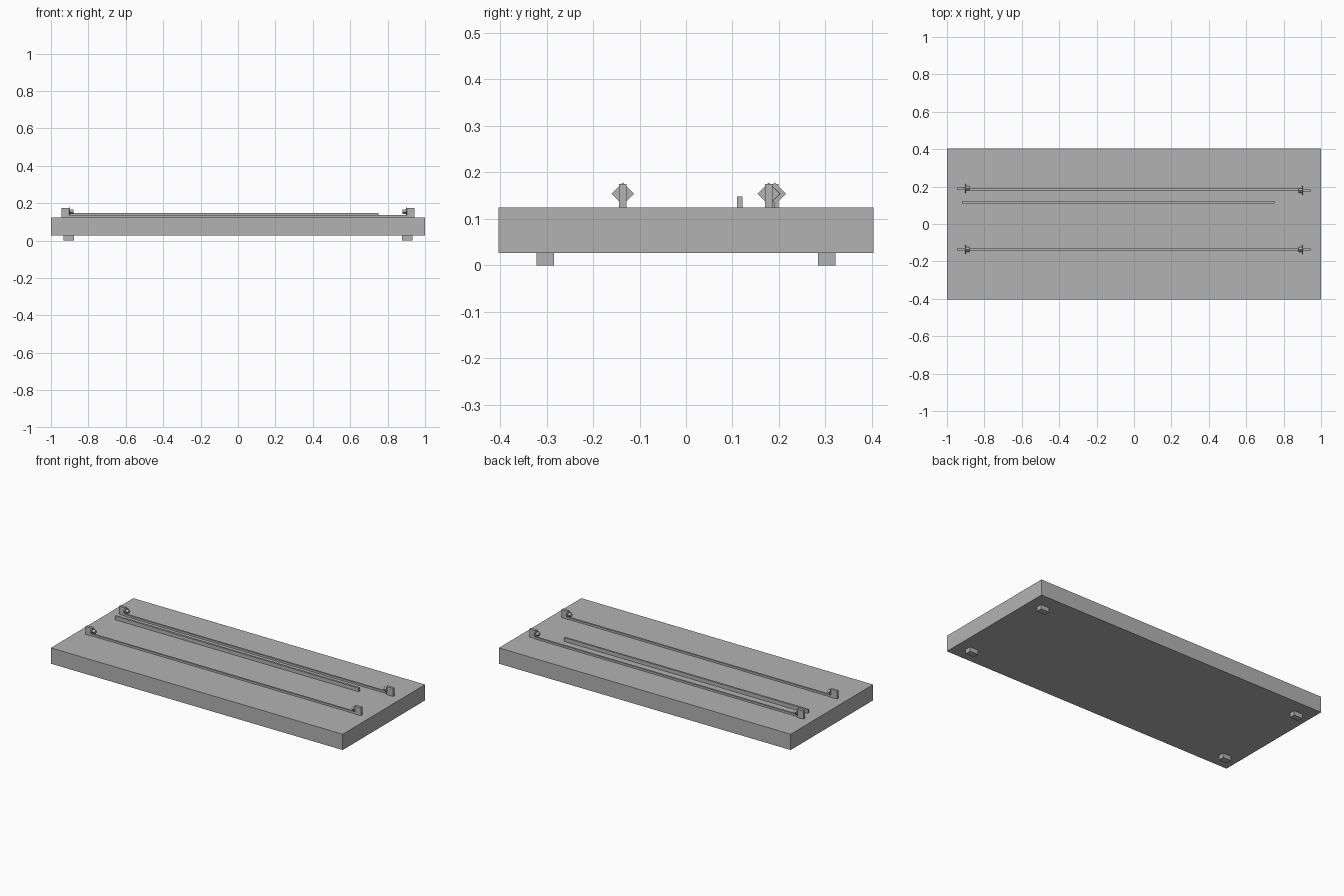
import bpy
from math import radians

cube = bpy.data.objects.get("Cube")
if cube:
    bpy.data.objects.remove(cube, do_unlink=True)

grey = bpy.data.materials.new("plain_grey")
grey.use_nodes = True
colour = (0.45, 0.45, 0.45, 1)
grey.diffuse_color = colour
grey.node_tree.nodes["Principled BSDF"].inputs["Base Color"].default_value = colour


def box(name, centre, size, tilt=0):
    """Box with the given full size, turned about the x axis by tilt degrees."""
    bpy.ops.mesh.primitive_cube_add(size=1, location=centre)
    ob = bpy.context.object
    ob.name = name
    ob.scale = size
    ob.rotation_euler.x = radians(tilt)
    ob.data.materials.append(grey)
    return ob


TOP = 0.125    # upper face of the board
BOTTOM = 0.027

# Board and its four feet
box("board", (0, 0, (TOP + BOTTOM) / 2), (2, 0.806, TOP - BOTTOM))
for sx, side in ((-1, "right"), (1, "left")):
    for sy, end in ((-1, "front"), (1, "back")):
        box(f"foot_{end}_{side}", (sx * 0.905, sy * 0.303, BOTTOM / 2),
            (0.058, 0.037, BOTTOM))


def end_mount(label, s, y):
    """Upright plate with a diamond washer and a small diamond nut facing inward."""
    box(f"post_{label}", (s * 0.922, y, TOP + 0.025), (0.044, 0.016, 0.05))
    box(f"washer_{label}", (s * 0.9, y, TOP + 0.029), (0.005, 0.034, 0.034), 45)
    box(f"nut_{label}", (s * 0.89, y, TOP + 0.029), (0.02, 0.018, 0.018), 45)


# Two long rails, each held between a pair of mounts
for label, y, right_y, left_y in (("front", -0.136, -0.136, -0.136),
                                  ("back", 0.185, 0.191, 0.178)):
    box(f"rail_{label}", (0, y, TOP + 0.006), (1.81, 0.011, 0.012))
    end_mount(f"{label}_right", -1, right_y)
    end_mount(f"{label}_left", 1, left_y)

# Shorter, taller guide strip
box("guide_strip", (-0.085, 0.116, TOP + 0.0115), (1.67, 0.012, 0.023))
